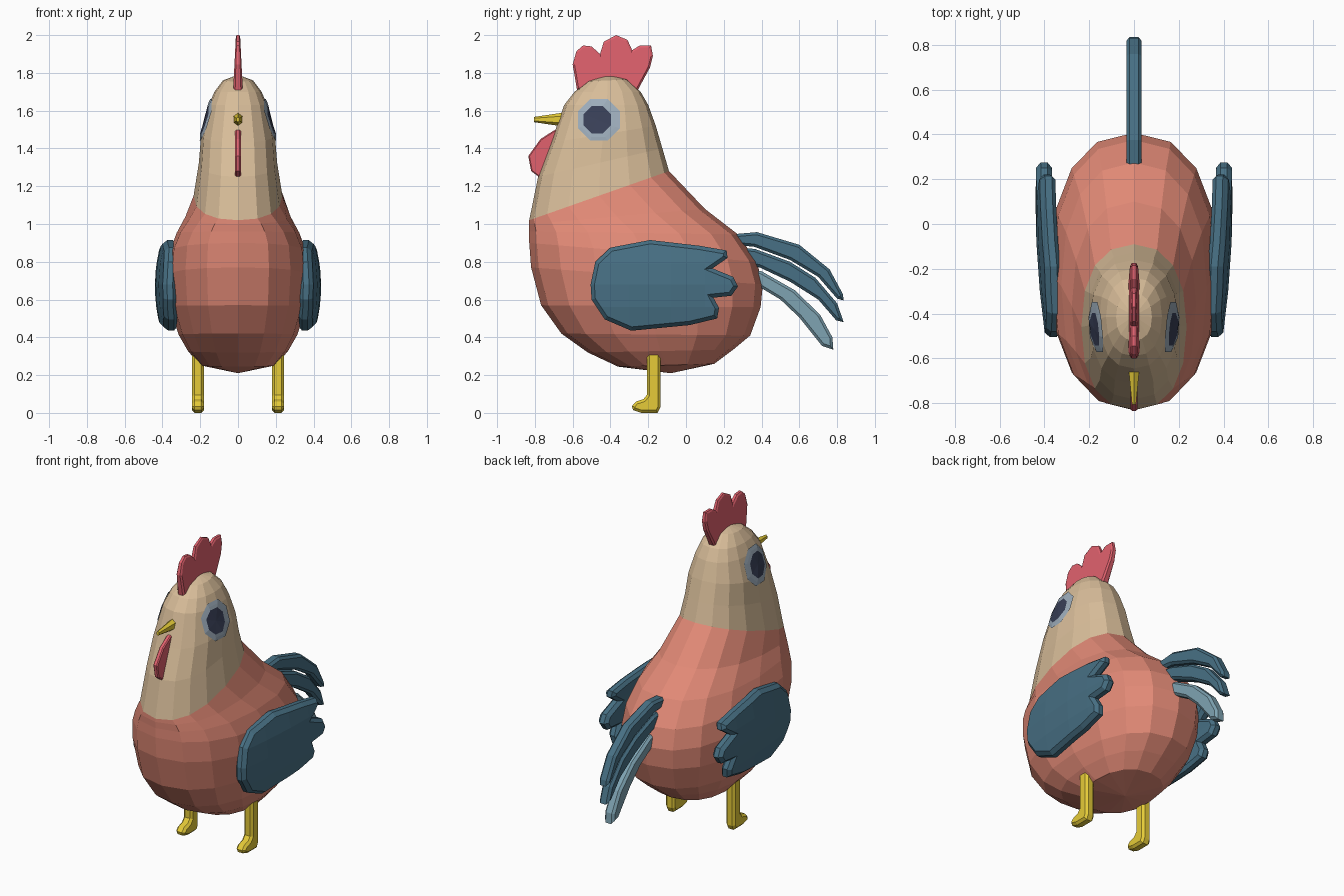
import bpy, bmesh, math
from mathutils import Vector
from mathutils.bvhtree import BVHTree

if "Cube" in bpy.data.objects:
    bpy.data.objects.remove(bpy.data.objects["Cube"])


def mat(name, *rgb):
    m = bpy.data.materials.new(name)
    m.diffuse_color = (*rgb, 1)
    m.use_nodes = True
    m.node_tree.nodes["Principled BSDF"].inputs["Base Color"].default_value = m.diffuse_color
    return m


CORAL = mat("coral", .75, .25, .18)
BEIGE = mat("beige", .69, .51, .32)
RED = mat("red", .75, .12, .155)
TEAL = mat("teal", .064, .163, .233)
PALE = mat("pale_teal", .21, .37, .45)
YELLOW = mat("yellow", .79, .6, .04)
DARK = mat("dark", .04, .05, .095)
GREY = mat("grey", .34, .42, .5)


def finish(name, bm, *mats):
    bmesh.ops.recalc_face_normals(bm, faces=bm.faces)
    me = bpy.data.meshes.new(name)
    bm.to_mesh(me)
    for m in mats:
        me.materials.append(m)
    ob = bpy.data.objects.new(name, me)
    bpy.context.collection.objects.link(ob)
    return ob


def slab(name, pts, thick, bevel, material, warp=None, cuts=()):
    """Side outline (y, z) extruded along x with chamfered rims, then warped."""
    bm = bmesh.new()
    face = bm.faces.new([bm.verts.new((-thick / 2, y, z)) for y, z in pts])
    new = bmesh.ops.extrude_face_region(bm, geom=[face], use_keep_orig=True)["geom"]
    bmesh.ops.translate(bm, vec=(thick, 0, 0), verts=[v for v in new if isinstance(v, bmesh.types.BMVert)])
    bmesh.ops.recalc_face_normals(bm, faces=bm.faces)
    rims = [e for e in bm.edges if abs(e.verts[0].co.x - e.verts[1].co.x) < 1e-5]
    bmesh.ops.bevel(bm, geom=rims, offset=bevel, segments=1, affect='EDGES', clamp_overlap=True)
    for co, no in cuts:
        bmesh.ops.bisect_plane(bm, geom=bm.verts[:] + bm.edges[:] + bm.faces[:],
                               plane_co=co, plane_no=no)
    if warp:
        for v in bm.verts:
            v.co.x = warp(*v.co)
    return finish(name, bm, material)


# Body, neck and head: tilted rings (front y, front z, back y, back z, half width)
RINGS = [
    (-.36, .245, .15, .26, .20), (-.52, .32, .25, .335, .265),
    (-.66, .42, .34, .41, .315), (-.767, .57, .395, .56, .362),
    (-.82, .77, .407, .68, .375), (-.83, .90, .375, .80, .362),
    (-.83, .96, .275, .945, .325), (-.832, 1.0, .10, 1.08, .278),
    (-.83, 1.02, -.09, 1.28, .235), (-.783, 1.25, -.125, 1.40, .207),
    (-.715, 1.43, -.16, 1.52, .195), (-.645, 1.63, -.20, 1.63, .155),
    (-.59, 1.70, -.24, 1.70, .125), (-.52, 1.755, -.31, 1.765, .08)]
SIDES, NECK = 16, 8


def soft(t):
    return math.copysign(abs(t) ** .86, t)


bm = bmesh.new()
loops = []
for yf, zf, yb, zb, w in RINGS:
    ring = []
    for i in range(SIDES):
        a = 2 * math.pi * i / SIDES
        k = (1 - soft(math.cos(a))) / 2
        ring.append(bm.verts.new((w * soft(math.sin(a)), yf + (yb - yf) * k, zf + (zb - zf) * k)))
    loops.append(ring)
bottom, top = bm.verts.new((0, -.08, .21)), bm.verts.new((0, -.41, 1.79))
for i in range(SIDES):
    j = (i + 1) % SIDES
    bm.faces.new((bottom, loops[0][j], loops[0][i]))
    bm.faces.new((top, loops[-1][i], loops[-1][j])).material_index = 1
    for r in range(len(loops) - 1):
        f = bm.faces.new((loops[r][i], loops[r][j], loops[r + 1][j], loops[r + 1][i]))
        f.material_index = int(r >= NECK)
surface = BVHTree.FromBMesh(bm)
finish("body", bm, CORAL, BEIGE)

# Eyes: octagonal patches laid on the head surface
for side, label in ((1, "right"), (-1, "left")):
    bm = bmesh.new()

    def on_head(y, z):
        hit = surface.ray_cast(Vector((side, y, z)), Vector((-side, 0, 0)))[0]
        return bm.verts.new((hit.x + side * .007, y, z))

    rings = []
    for rad, cy in ((.078, -.47), (.098, -.465), (.12, -.46)):
        rings.append([on_head(cy + rad * math.cos(a), 1.552 + rad * math.sin(a))
                      for a in (math.pi * (i + .5) / 4 for i in range(8))])
    centre = on_head(-.47, 1.552)
    for i in range(8):
        j = (i + 1) % 8
        bm.faces.new((centre, rings[0][i], rings[0][j])).material_index = 1
        for a, b in zip(rings, rings[1:]):
            bm.faces.new((a[i], a[j], b[j], b[i]))
    finish(f"eye_{label}", bm, GREY, DARK)

# Comb, thinner towards the top
slab("comb", [(-.577, 1.71), (-.6, 1.845), (-.58, 1.915), (-.545, 1.945), (-.5, 1.94),
              (-.455, 1.9), (-.435, 1.965), (-.37, 2.0), (-.31, 1.975), (-.285, 1.92),
              (-.245, 1.945), (-.185, 1.945), (-.175, 1.89), (-.19, 1.83), (-.26, 1.70)],
     .05, .01, RED, lambda x, y, z: x * (1 - 2 * max(0, z - 1.72)))

# Wattle
slab("wattle", [(-.66, 1.51), (-.70, 1.495), (-.77, 1.45), (-.835, 1.36), (-.82, 1.28),
                (-.78, 1.25), (-.68, 1.30)], .03, .006, RED)

# Beak: tapered six-sided cone
bm = bmesh.new()
bmesh.ops.create_cone(bm, cap_ends=True, segments=6, radius1=.043, radius2=.014, depth=.2)
for v in bm.verts:
    x, y, z = v.co
    v.co = (x * .75, -.705 - z, 1.553 + y)
finish("beak", bm, YELLOW)

# Tail feathers
TAIL = [
    ("upper", TEAL, [(.24, .945), (.375, .957), (.6, .89), (.76, .76), (.83, .63), (.835, .595),
                     (.80, .605), (.70, .72), (.55, .81), (.36, .88), (.24, .89)]),
    ("middle", TEAL, [(.28, .875), (.365, .868), (.55, .80), (.685, .715), (.8, .58), (.835, .48),
                      (.795, .49), (.7, .6), (.55, .695), (.39, .77), (.28, .80)]),
    ("lower", PALE, [(.30, .77), (.4, .75), (.575, .65), (.71, .52), (.775, .4), (.78, .335),
                     (.72, .355), (.6, .505), (.5, .6), (.4, .66), (.30, .70)])]
for label, m, pts in TAIL:
    slab(f"tail_feather_{label}", pts, .068, .014, m)

# Wings and legs on both sides
WING = [(-.48, .80), (-.4, .875), (-.19, .915), (.07, .885), (.215, .86), (.22, .82),
        (.14, .765), (.25, .72), (.275, .67), (.24, .62), (.145, .61), (.175, .555),
        (.165, .5), (.02, .465), (-.29, .435), (-.43, .495), (-.5, .6), (-.505, .68)]
LEG = [(-.207, .32), (-.207, .095), (-.225, .073), (-.265, .06), (-.287, .035), (-.28, .015),
       (-.235, 0), (-.15, 0), (-.135, .03), (-.135, .32)]
CUTS = [((0, 0, z), (0, 0, 1)) for z in (.56, .68, .79)] + [((0, y, 0), (0, 1, 0)) for y in (-.3, -.08, .1)]
for side, label in ((1, "right"), (-1, "left")):
    slab(f"wing_{label}", WING, .07, .02, TEAL,
         lambda x, y, z: side * (x + .405 - .6 * (z - .67) ** 2 - .12 * (y - .1) ** 2), CUTS)
    slab(f"leg_{label}", LEG, .063, .014, YELLOW, lambda x, y, z: side * (x + .212))
